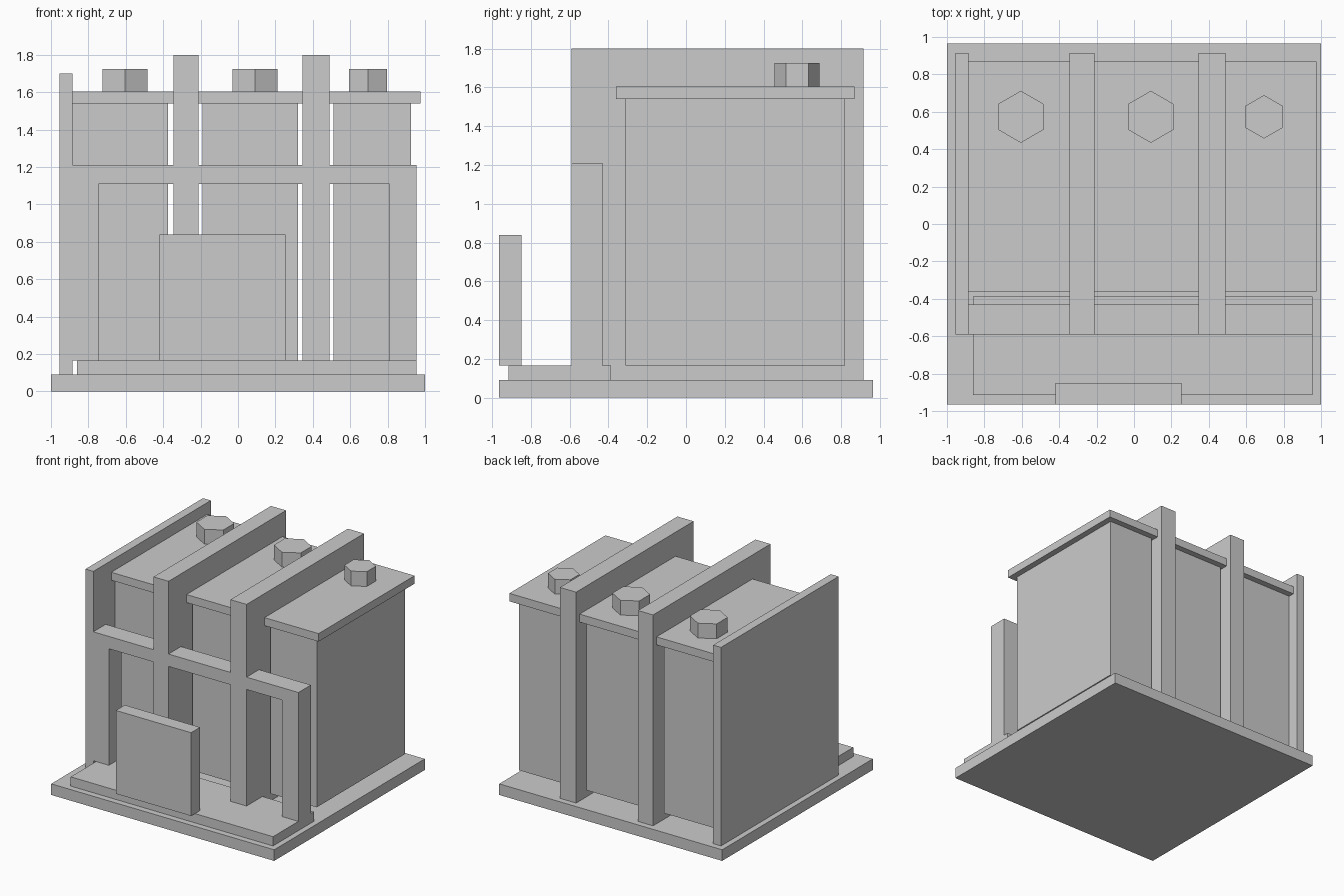
import bpy
import bmesh
from mathutils import Matrix, Vector

if "Cube" in bpy.data.objects:
    bpy.data.objects.remove(bpy.data.objects["Cube"])


def finish(name, bm):
    mesh = bpy.data.meshes.new(name)
    bm.to_mesh(mesh)
    bm.free()
    obj = bpy.data.objects.new(name, mesh)
    bpy.context.collection.objects.link(obj)
    return obj


def box(name, x, y, z):
    """Box from (min, max) ranges along each axis."""
    lo, hi = Vector((x[0], y[0], z[0])), Vector((x[1], y[1], z[1]))
    bm = bmesh.new()
    bmesh.ops.create_cube(bm, size=1, matrix=Matrix.Translation((lo + hi) / 2)
                          @ Matrix.Diagonal((*(hi - lo), 1)))
    return finish(name, bm)


def hex_cap(name, x, y, z, radius):
    """Hexagonal prism with corners pointing along y."""
    bm = bmesh.new()
    bmesh.ops.create_cone(bm, cap_ends=True, segments=6, radius1=radius, radius2=radius,
                          depth=z[1] - z[0],
                          matrix=Matrix.Translation((x, y, (z[0] + z[1]) / 2)))
    # make sure a corner, not a flat, faces along y
    if max(v.co.y for v in bm.verts) - y < radius * 0.95:
        bmesh.ops.rotate(bm, verts=bm.verts, cent=(x, y, 0),
                         matrix=Matrix.Rotation(0.5235988, 3, 'Z'))
    return finish(name, bm)


BASE_TOP, PLATE_TOP = 0.09, 0.165
WALL_Y = (-0.59, 0.915)
FRAME_Y = (-0.59, -0.43)

# Base and raised front plate
box("base", (-1, 1), (-0.965, 0.965), (0, BASE_TOP))
box("front_plate", (-0.86, 0.955), (-0.915, -0.387), (BASE_TOP, PLATE_TOP))

# Side wall and the two taller dividers
box("side_wall", (-0.955, -0.885), WALL_Y, (BASE_TOP, 1.70))
dividers = [(-0.345, -0.21), (0.345, 0.49)]
for i, x in enumerate(dividers, 1):
    box(f"divider_{i}", x, WALL_Y, (BASE_TOP, 1.80))

# Front frame: end posts and rail sections between the dividers
for side, x in (("left", (-0.885, -0.745)), ("right", (0.81, 0.955))):
    box(f"frame_post_{side}", x, FRAME_Y, (PLATE_TOP, 1.11))
for i, x in enumerate([(-0.885, -0.345), (-0.21, 0.345), (0.49, 0.955)], 1):
    box(f"frame_rail_{i}", x, FRAME_Y, (1.11, 1.21))

# Upright front panel
box("front_panel", (-0.42, 0.255), (-0.965, -0.85), (PLATE_TOP, 0.84))

# Three cells, each with an overhanging lid and a hexagonal cap
cells = [(-0.885, -0.375, -0.605, 0.139),
         (-0.19, 0.32, 0.09, 0.139),
         (0.51, 0.925, 0.695, 0.116)]
for i, (x0, x1, cap_x, cap_r) in enumerate(cells, 1):
    box(f"cell_{i}", (x0, x1), (-0.312, 0.82), (PLATE_TOP, 1.54))
    box(f"cell_lid_{i}", (x0 - 0.05, x1 + 0.05), (-0.36, 0.87), (1.54, 1.605))
    hex_cap(f"cell_cap_{i}", cap_x, 0.573, (1.605, 1.725), cap_r)
